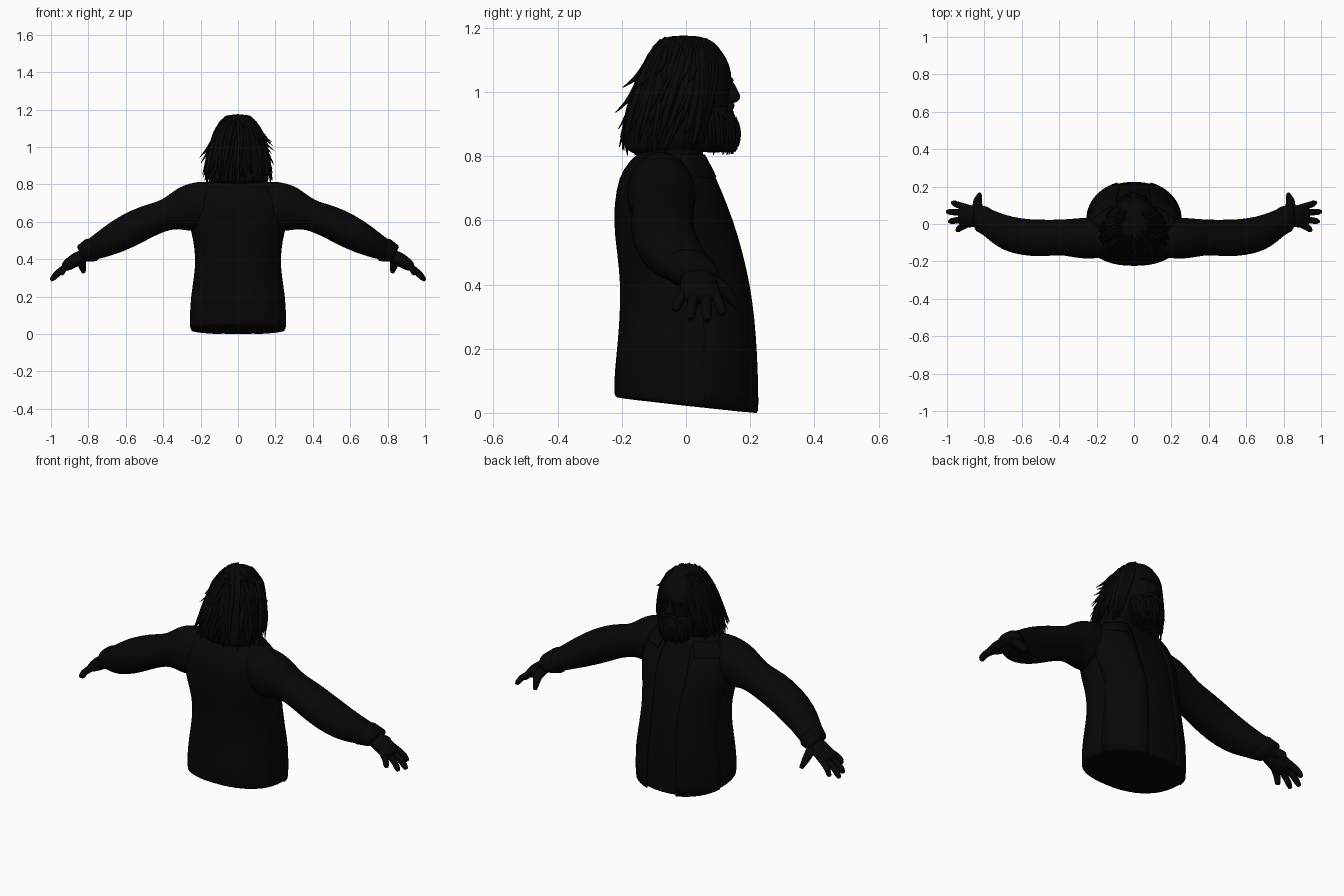
import bpy, bmesh, math, random
from mathutils import Vector

random.seed(4)
cube = bpy.data.objects.get("Cube")
if cube:
    bpy.data.objects.remove(cube)

black = bpy.data.materials.new("black")
black.use_nodes = True
black.diffuse_color = (0.002, 0.002, 0.002, 1)
black.node_tree.nodes["Principled BSDF"].inputs["Base Color"].default_value = (0.002, 0.002, 0.002, 1)


def finish(name, mesh, mirror=False, thick=0.0, subdiv=0):
    ob = bpy.data.objects.new(name, mesh)
    bpy.context.collection.objects.link(ob)
    mesh.materials.clear()
    mesh.materials.append(black)
    mesh.shade_smooth()
    if mirror:
        ob.modifiers.new("mirror", 'MIRROR')
    if thick:
        mod = ob.modifiers.new("cloth", 'SOLIDIFY')
        mod.thickness = thick
        mod.offset = -1
    if subdiv:
        mod = ob.modifiers.new("smooth", 'SUBSURF')
        mod.levels = mod.render_levels = subdiv
    return ob


def grid(name, rows, closed=True, caps=(True, True), **kw):
    """Skin a list of equal point rows."""
    bm = bmesh.new()
    vs = [[bm.verts.new(p) for p in row] for row in rows]
    n = len(rows[0])
    for a, b in zip(vs, vs[1:]):
        for i in range(n if closed else n - 1):
            j = (i + 1) % n
            bm.faces.new((a[i], a[j], b[j], b[i]))
    for use, row in zip(caps, (vs[0], vs[-1])):
        if use and closed:
            bm.faces.new(row)
    bmesh.ops.recalc_face_normals(bm, faces=bm.faces)
    mesh = bpy.data.meshes.new(name)
    bm.to_mesh(mesh)
    bm.free()
    return finish(name, mesh, **kw)


def section(table, z):
    """Half width, front and back of an upright form at height z."""
    for a, b in zip(table, table[1:]):
        if min(a[0], b[0]) <= z <= max(a[0], b[0]):
            t = (z - a[0]) / (b[0] - a[0])
            return [p + (q - p) * t for p, q in zip(a[1:], b[1:])]
    return table[-1][1:]


def around(table, z, ang, grow=0.0):
    """Point on an upright form, squarer behind; angle 0 is the front (+y)."""
    w, f, b = section(table, z)
    s, c = math.sin(ang), math.cos(ang)
    power = 2.15 if c > 0 else 2.35
    x = (w + grow) * math.copysign(abs(s) ** (2 / power), s)
    y = (f + b) / 2 + ((f - b) / 2 + grow) * math.copysign(abs(c) ** (2 / power), c)
    return Vector((x, y, z))


def upright(name, table, n=32, **kw):
    return grid(name, [[around(table, r[0], math.tau * i / n) for i in range(n)]
                       for r in table], **kw)


def sideways(name, table, n=16, **kw):
    """Skin along x from (x, top, bottom, front, back, tilt) and mirror it."""
    rows = []
    for x, zt, zb, yf, yb, tilt in table:
        row = []
        for i in range(n):
            a = math.tau * i / n
            dz = (zt - zb) / 2 * math.sin(a)
            row.append((x + tilt * dz, (yf + yb) / 2 + (yf - yb) / 2 * math.cos(a), (zt + zb) / 2 + dz))
        rows.append(row)
    return grid(name, rows, mirror=True, **kw)


def strands(name, paths, mirror=False, res=3):
    """Tapered tubes through (points, radii)."""
    cu = bpy.data.curves.new(name, 'CURVE')
    cu.dimensions = '3D'
    cu.bevel_depth = 1.0
    cu.bevel_resolution = 1
    cu.resolution_u = res
    cu.use_fill_caps = True
    for pts, radii in paths:
        sp = cu.splines.new('NURBS')
        sp.points.add(len(pts) - 1)
        sp.use_endpoint_u = True
        sp.order_u = 3
        for p, co, r in zip(sp.points, pts, radii):
            p.co = (*co, 1)
            p.radius = r
    tmp = bpy.data.objects.new(name + "_path", cu)
    mesh = bpy.data.meshes.new_from_object(tmp)
    bpy.data.objects.remove(tmp)
    return finish(name, mesh, mirror=mirror)


# Jacket body, closed below, with a hem that drops toward the front
TORSO = [(.022, .252, .223, -.221), (.026, .256, .226, -.223), (.06, .258, .226, -.223),
         (.1, .258, .226, -.224), (.2, .253, .222, -.214), (.3, .236, .214, -.207),
         (.4, .227, .2, -.204), (.5, .238, .177, -.215), (.6, .265, .148, -.228),
         (.7, .262, .108, -.218), (.76, .235, .08, -.198), (.81, .185, .05, -.152),
         (.84, .1, .02, -.1)]
body = upright("jacket_body", TORSO, n=40, subdiv=1)


def hem(p):
    return p.z - .11 * p.y * max(0, 1 - (p.z - .025) / .3)


for v in body.data.vertices:
    v.co.z = hem(v.co)


def flap(name, z0, z1, a0, a1, lift, thick):
    """Cloth lying on the body, loose at its front edge and merging at the side."""
    rows = []
    for k in range(15):
        z = z0 + (z1 - z0) * k / 14
        row = []
        for j in range(9):
            p = around(TORSO, z, a0 + (a1 - a0) * j / 8, lift * (1 - j / 8) + .001)
            p.z = hem(p)
            row.append(p)
        rows.append(row)
    grid(name, rows, closed=False, mirror=True, thick=thick)


# Open front panels with the folded lapels above
flap("front_panels", .024, .78, .32, 1.35, .006, .006)
flap("lapels", .735, .805, .4, 1.25, .014, .008)

# Standing collar, lower at the front
rows = []
for rad, z in ((.09, .8), (.1, .83), (.12, .82), (.135, .79)):
    rows.append([(rad * math.sin(a), -.045 + rad * .85 * math.cos(a), z - .03 * math.cos(a) - .015)
                 for a in (math.tau * i / 32 for i in range(32))])
grid("collar", rows, caps=(False, False), thick=.008)

# Sleeves and cuffs
sideways("sleeves", [(.08, .8, .62, -.01, -.15, 0), (.18, .822, .55, .024, -.186, 0),
                     (.26, .808, .548, .036, -.188, 0), (.32, .785, .562, .03, -.18, 0),
                     (.37, .737, .556, .026, -.17, .1), (.42, .708, .54, .024, -.168, .1),
                     (.5, .686, .505, .024, -.176, .2),
                     (.6, .637, .456, .028, -.169, .3), (.7, .571, .418, .052, -.144, .3),
                     (.77, .513, .4, .082, -.09, .4), (.82, .482, .392, .1, -.045, .5),
                     (.845, .468, .395, .103, -.035, .5)], n=20, subdiv=1)
sideways("cuffs", [(.775, .51, .398, .084, -.075, .5), (.785, .508, .39, .092, -.07, .5),
                   (.835, .474, .387, .105, -.042, .5), (.843, .464, .394, .1, -.034, .5)], n=20)

# Hands
sideways("palms", [(.8, .46, .4, .085, -.015, .4), (.85, .442, .375, .097, -.018, .5),
                   (.89, .415, .352, .108, -.02, .6), (.92, .388, .338, .106, -.018, .6),
                   (.935, .372, .338, .093, -.01, .6)], subdiv=1)
fingers = []
for y0, tip in ((.088, (.972, .115, .306)), (.06, (1.0, .066, .286)),
                (.027, (.988, .013, .292)), (-.001, (.946, -.035, .318))):
    a, b = Vector((.895, y0, .378)), Vector(tip)
    mid = a.lerp(b, .55) + Vector((.007, 0, .01))
    fingers.append(([a, mid, b.lerp(mid, .2), b], [.019, .017, .016, .009]))
fingers.append(([(.83, .06, .415), (.84, .11, .395), (.832, .142, .357), (.825, .16, .33)],
                [.029, .026, .02, .011]))
strands("fingers", fingers, mirror=True, res=5)

# Head, nose and beard
upright("neck", [(.76, .075, .05, -.1), (.92, .075, .06, -.1)])
upright("face", [(.88, .06, .115, -.02), (.94, .085, .13, -.03), (1.0, .095, .137, -.03),
                 (1.04, .098, .145, -.03), (1.08, .095, .138, -.03), (1.13, .08, .115, -.03),
                 (1.16, .045, .07, -.03)], n=24, subdiv=1)
upright("nose", [(.962, .016, .15, .1), (.976, .026, .17, .1), (.99, .02, .172, .1),
                 (1.01, .013, .158, .1), (1.04, .009, .147, .1)], n=12, subdiv=1)
BEARD = [(.81, .05, .14, .03), (.83, .078, .16, .02), (.87, .092, .167, .01),
         (.91, .097, .161, .01), (.94, .093, .145, .02), (.962, .07, .13, .05)]
upright("beard", BEARD, n=24, subdiv=1)
locks = []
for i in range(34):
    ang = random.uniform(-1.7, 1.7)
    top, low = random.uniform(.9, .945), random.uniform(.812, .84)
    pts = [around(BEARD, z, ang, g) for z, g in ((top, -.003), ((top + low) / 2, .003), (low, .002))]
    pts[-1].z -= .008
    locks.append((pts, [.007, .009, .002]))
strands("beard_locks", locks)
strands("moustache", [([(0, .14, .962), (.03, .142, .955), (.06, .13, .925)], [.01, .013, .004])], mirror=True)
strands("eyebrows", [([(.014, .142, 1.035), (.04, .143, 1.042), (.07, .125, 1.03)], [.006, .008, .003])], mirror=True)

# Long hair: a solid mass covered by tapered locks
HAIR = [(.8, .14, .03, -.175), (.83, .16, .065, -.188), (.9, .155, .1, -.182),
        (.97, .147, .112, -.162), (1.05, .127, .12, -.138), (1.1, .112, .122, -.12),
        (1.14, .09, .106, -.1), (1.165, .062, .075, -.075), (1.176, .022, .03, -.045)]
upright("hair_mass", HAIR, n=32, subdiv=1)


def lock(ang, top, low, flare, width):
    pts, radii = [], []
    for k in range(6):
        t = k / 5
        sway = .08 * math.sin(3 * t + ang * 7)
        pts.append(around(HAIR, top + (low - top) * t, ang + sway, .002 + flare * t ** 3))
        radii.append(width * (.35, .8, 1, .9, .6, .1)[k])
    return pts, radii


locks = []
for i in range(80):
    ang = math.pi + random.uniform(-2.25, 2.25)
    locks.append(lock(ang, random.uniform(1.12, 1.17), random.uniform(.8, .87),
                      random.uniform(.005, .03), random.uniform(.009, .016)))
for i in range(20):
    ang = math.pi + random.uniform(-1.8, 1.8)
    locks.append(lock(ang, random.uniform(1.08, 1.15), random.uniform(.88, 1.06),
                      random.uniform(.025, .055), random.uniform(.007, .011)))
for side in (-1, 1):
    for k in range(6):
        locks.append(lock(side * (.75 + .08 * k), 1.165, .83 + .008 * k, .008, .014))
strands("hair_locks", locks)
